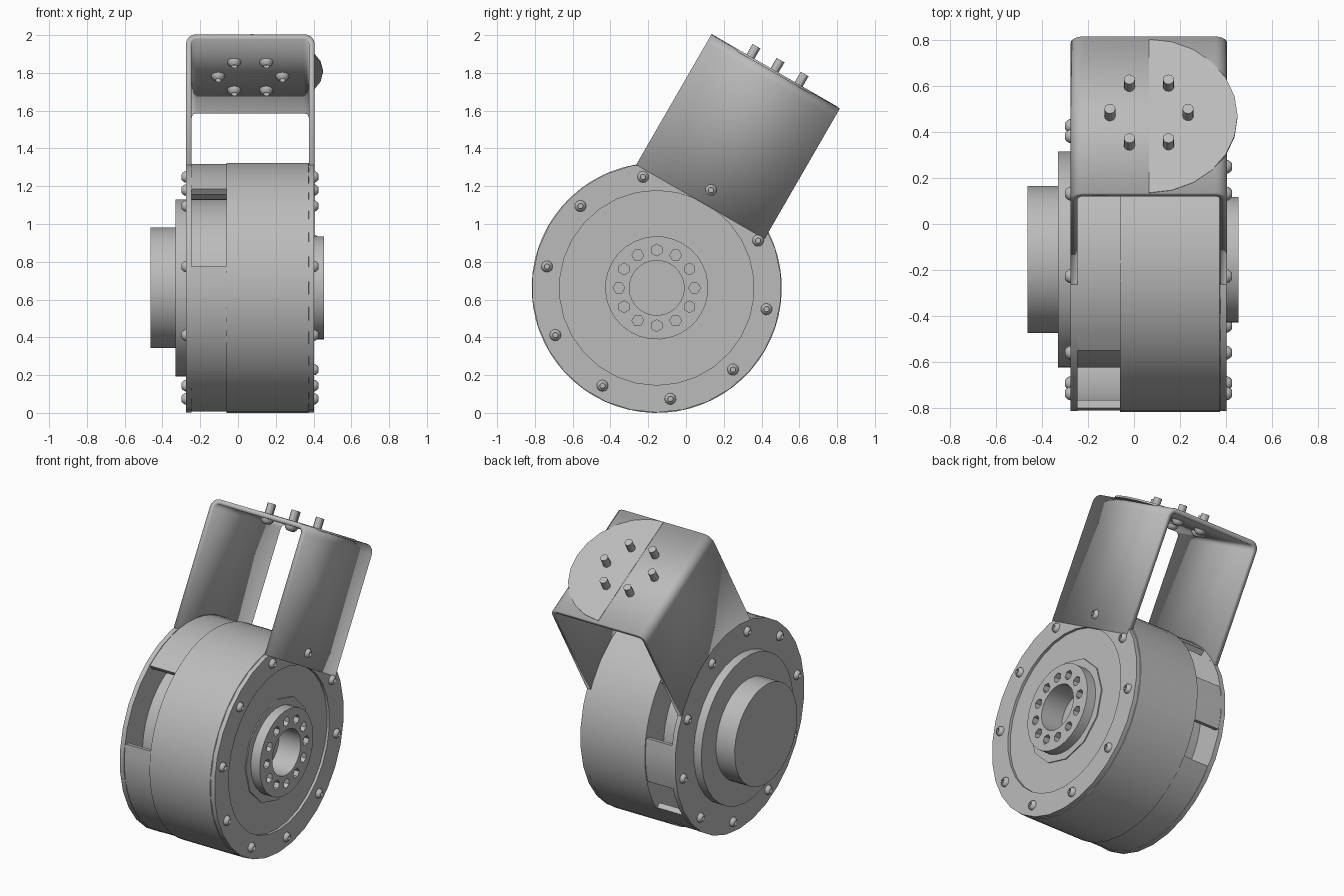
import bpy, bmesh, math
from mathutils import Matrix

if "Cube" in bpy.data.objects:
    bpy.data.objects.remove(bpy.data.objects["Cube"], do_unlink=True)

grey = bpy.data.materials.new("plain_grey")
grey.use_nodes = True
colour = (0.5, 0.5, 0.5, 1)
grey.diffuse_color = colour
grey.node_tree.nodes["Principled BSDF"].inputs["Base Color"].default_value = colour

# Shared frame: drum axis along x, bracket leaning back by thirty degrees
LEAN = 30
FRAME = Matrix.Translation((0, -0.155, 0.662)) @ Matrix.Rotation(math.radians(-LEAN), 4, 'X')
TO_UP = Matrix.Rotation(math.radians(-90), 4, 'Y')
MIRROR = Matrix.Scale(-1, 4, (1, 0, 0))
parts = []


def finish(name, bm, place=Matrix()):
    bm.transform(FRAME @ place)
    bmesh.ops.remove_doubles(bm, verts=bm.verts, dist=1e-5)
    bmesh.ops.recalc_face_normals(bm, faces=bm.faces)
    mesh = bpy.data.meshes.new(name)
    bm.to_mesh(mesh)
    bm.free()
    mesh.materials.append(grey)
    ob = bpy.data.objects.new(name, mesh)
    bpy.context.collection.objects.link(ob)
    parts.append(ob)
    return ob


def lathe_into(bm, profile, seg, start=0, end=360, place=Matrix()):
    """Turn a closed (x, radius) profile around x; part turns get end caps."""
    full = end - start >= 360
    rings = []
    for i in range(seg if full else seg + 1):
        a = math.radians(start + (end - start) * i / seg)
        rings.append([bm.verts.new(place @ Matrix.Rotation(a, 4, 'X') @ Matrix.Translation((x, r, 0)).translation)
                      for x, r in profile])
    n = len(profile)
    for i in range(seg):
        a, b = rings[i], rings[(i + 1) % len(rings)]
        for j in range(n):
            k = (j + 1) % n
            if profile[j][1] == 0 and profile[k][1] == 0:
                continue
            bm.faces.new((a[j], a[k], b[k], b[j]))
    if not full:
        bm.faces.new(rings[0])
        bm.faces.new(rings[-1])


def lathe(name, profile, seg, start=0, end=360, place=Matrix()):
    bm = bmesh.new()
    lathe_into(bm, profile, seg, start, end)
    bmesh.ops.dissolve_degenerate(bm, dist=1e-6, edges=bm.edges)
    return finish(name, bm, place)


def tube(x0, x1, inner, outer):
    return [(x0, inner), (x0, outer), (x1, outer), (x1, inner)]


# Main drum with a shallow socket in its face
lathe("main_drum", [(-0.06, 0), (-0.06, 0.662), (0.372, 0.662), (0.385, 0.64),
                    (0.385, 0.145), (0.3, 0.145), (0.3, 0)], 64)
lathe("inner_drum", tube(-0.26, -0.05, 0, 0.47), 40)

# Broken outer shell on the far half, leaving three openings
for name, a0, a1 in (("top_shell", 40, 127), ("lower_shell", 170, 325), ("rear_shell", 345, 370)):
    lathe(name, tube(-0.25, -0.06, 0.62, 0.655), max(4, (a1 - a0) // 7), a0 + LEAN, a1 + LEAN)

# Mounting rings at both ends
lathe("right_ring", tube(0.372, 0.402, 0.515, 0.66), 30)
lathe("left_ring", tube(-0.275, -0.245, 0.42, 0.66), 30)

# Stepped hub on the closed end
lathe("left_flange", tube(-0.33, -0.25, 0, 0.47), 32)
lathe("left_hub", tube(-0.463, -0.32, 0, 0.32), 32)

# Hub on the open end, drilled with a circle of holes
lathe("hub_base", tube(0.38, 0.392, 0.2, 0.325), 12)
hub = lathe("right_hub", tube(0.36, 0.455, 0.145, 0.273), 32)
bm = bmesh.new()
for i in range(12):
    spot = Matrix.Rotation(math.radians(i * 30), 4, 'X') @ Matrix.Translation((0, 0.2, 0))
    lathe_into(bm, tube(0.39, 0.5, 0, 0.031), 6, place=spot)
cutter = finish("hole_cutter", bm)
cutter.hide_render = True
cut = hub.modifiers.new("holes", 'BOOLEAN')
cut.operation = 'DIFFERENCE'
cut.solver = 'EXACT'
cut.object = cutter
bpy.context.view_layer.objects.active = hub
bpy.ops.object.modifier_apply(modifier=cut.name)
parts.remove(cutter)
bpy.data.objects.remove(cutter, do_unlink=True)

# Domed socket screws around both rings
DOME = [(0, 0), (0, 0.031), (0.01, 0.029), (0.02, 0.022), (0.026, 0.014), (0.012, 0.014), (0.012, 0)]
for side, flip, x in (("right", Matrix(), 0.4), ("left", MIRROR, 0.273)):
    for i in range(10):
        spot = Matrix.Rotation(math.radians(91 + 36 * i), 4, 'X') @ Matrix.Translation((x, 0.592, 0))
        lathe(f"{side}_screw_{i + 1}", DOME, 12, place=flip @ spot)

# U-shaped bracket: a folded sheet with rounded bends
TOP = 1.307
bm = bmesh.new()
rows = [[bm.verts.new((x, u, v)) for u in (-0.42, 0.365)]
        for x, v in ((-0.275, 0.51), (-0.275, TOP), (0.405, TOP), (0.405, 0.51))]
for a, b in zip(rows, rows[1:]):
    bm.faces.new((a[0], a[1], b[1], b[0]))
bends = [e for e in bm.edges if len(e.link_faces) == 2]
bmesh.ops.bevel(bm, geom=bends, offset=0.055, segments=5, affect='EDGES', profile=0.5)
bmesh.ops.recalc_face_normals(bm, faces=bm.faces)
crown = max(bm.faces, key=lambda f: f.calc_center_median().z)
if crown.normal.z < 0:
    bmesh.ops.reverse_faces(bm, faces=bm.faces)
bracket = finish("bracket", bm)
# Keep the sheet's outside pointing up before it gains thickness
if max(bracket.data.polygons, key=lambda p: p.center.z).normal.z < 0:
    bracket.data.flip_normals()
thick = bracket.modifiers.new("thickness", 'SOLIDIFY')
thick.thickness = 0.03
thick.offset = -1
thick.use_even_offset = True

# Round flap reaching past the bracket's side
CX, CU = 0.065, -0.035
lathe("round_flap", tube(0, 0.012, 0, 0.385), 12, 180, 360,
      Matrix.Translation((CX, CU, TOP - 0.01)) @ TO_UP)

# Six bolts through the bracket top: pins above, domed heads below
for i in range(6):
    a = math.radians(60 * i)
    at = Matrix.Translation((CX + 0.17 * math.cos(a), CU + 0.17 * math.sin(a), 0))
    lathe(f"bolt_pin_{i + 1}", tube(TOP - 0.035, TOP + 0.065, 0, 0.024), 12, place=at @ TO_UP)
    under = Matrix.Translation((0, 0, TOP - 0.028)) @ Matrix.Scale(-1, 4, (0, 0, 1))
    lathe(f"bolt_head_{i + 1}", [(x * 1.2, r * 1.2) for x, r in DOME], 12, place=at @ under @ TO_UP)

# Smooth curved walls, keep hard edges
bpy.ops.object.select_all(action='DESELECT')
for ob in parts:
    ob.select_set(True)
bpy.context.view_layer.objects.active = parts[0]
bpy.ops.object.shade_smooth_by_angle(angle=math.radians(30))
